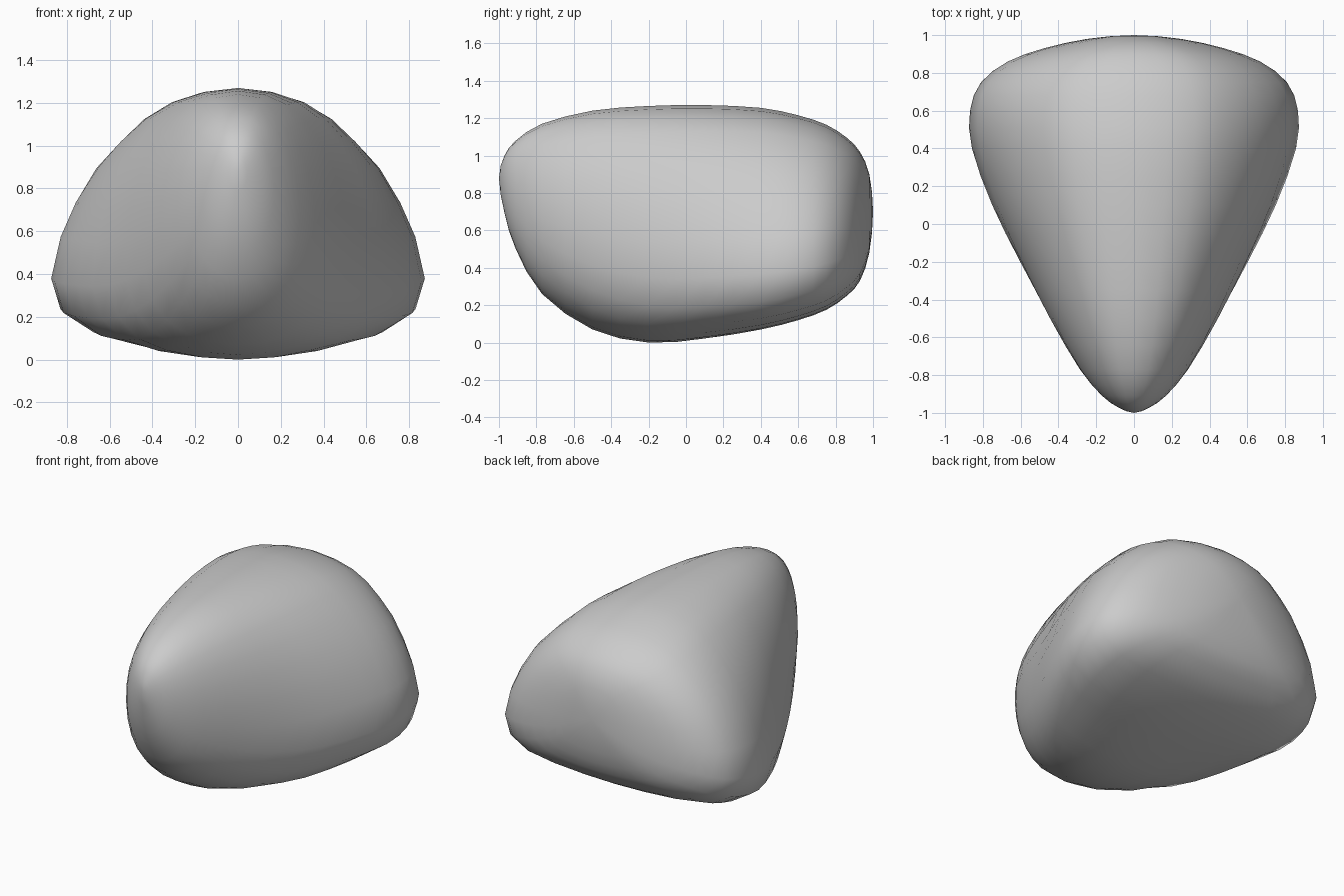
import bpy, bmesh, math

if "Cube" in bpy.data.objects:
    bpy.data.objects.remove(bpy.data.objects["Cube"])

# Half cross-section of the wide back part, bottom to top (width 0..1, height 0..1)
DOME = [(0, 0), (.27, .005), (.55, .02), (.79, .05), (.95, .125), (1, .25), (.95, .42),
        (.87, .56), (.76, .70), (.64, .80), (.51, .89), (.37, .95), (.2, .985), (0, 1)]
N = len(DOME) - 1
OVAL = [(max(0, math.sin(math.pi * i / N)) ** .9, (1 - math.cos(math.pi * i / N)) / 2)
        for i in range(N + 1)]

# Stations front to back: y, half width, top z, bottom z, blend from oval to dome
STATIONS = [
    (-1, 0, .88, .88, 0), (-.97, .085, 1.0, .69, 0), (-.91, .17, 1.08, .50, .05),
    (-.77, .29, 1.17, .26, .15), (-.5, .455, 1.24, .07, .4), (-.2, .615, 1.265, 0, .65),
    (.1, .757, 1.27, .022, .85), (.4, .858, 1.255, .07, 1), (.6, .868, 1.215, .12, 1),
    (.75, .81, 1.165, .175, 1), (.86, .67, 1.095, .25, .95), (.93, .48, 1.02, .33, .9),
    (.98, .25, .90, .48, .85), (1, 0, .7, .7, .8)]


def phantom(s):
    """Station mirrored through the pole, so the ends round over smoothly."""
    return (s[0], -s[1], s[3], s[2], s[4])


def spline(a, b, c, d, t):
    return [.5 * (2 * q + (r - p) * t + (2 * p - 5 * q + 4 * r - s) * t * t
                  + (3 * q - p - 3 * r + s) * t ** 3) for p, q, r, s in zip(a, b, c, d)]


def ring(bm, y, w, top, bottom, k):
    half = [((o[0] + (d[0] - o[0]) * k) * w,
             bottom + (top - bottom) * (o[1] + (d[1] - o[1]) * k))
            for o, d in zip(OVAL, DOME)]
    loop = half + [(-x, z) for x, z in half[-2:0:-1]]
    return [bm.verts.new((x, y, z)) for x, z in loop]


# Rounded wedge body, lofted through the stations
bm = bmesh.new()
keys = [phantom(STATIONS[1])] + STATIONS + [phantom(STATIONS[-2])]
samples = [spline(*keys[i:i + 4], t) for i in range(len(STATIONS) - 1) for t in (0, .5)][1:]
rings = [ring(bm, *s) for s in samples]
count = len(rings[0])
for r0, r1 in zip(rings, rings[1:]):
    for i in range(count):
        j = (i + 1) % count
        bm.faces.new((r0[i], r0[j], r1[j], r1[i]))

# Front and back poles
for s, r in ((STATIONS[0], rings[0]), (STATIONS[-1], rings[-1])):
    pole = bm.verts.new((0, s[0], s[2]))
    for i in range(count):
        bm.faces.new((r[i], r[(i + 1) % count], pole))

bmesh.ops.recalc_face_normals(bm, faces=bm.faces[:])
for f in bm.faces:
    f.smooth = True
mesh = bpy.data.meshes.new("rounded_wedge")
bm.to_mesh(mesh)
bm.free()
body = bpy.data.objects.new("rounded_wedge", mesh)
bpy.context.collection.objects.link(body)
